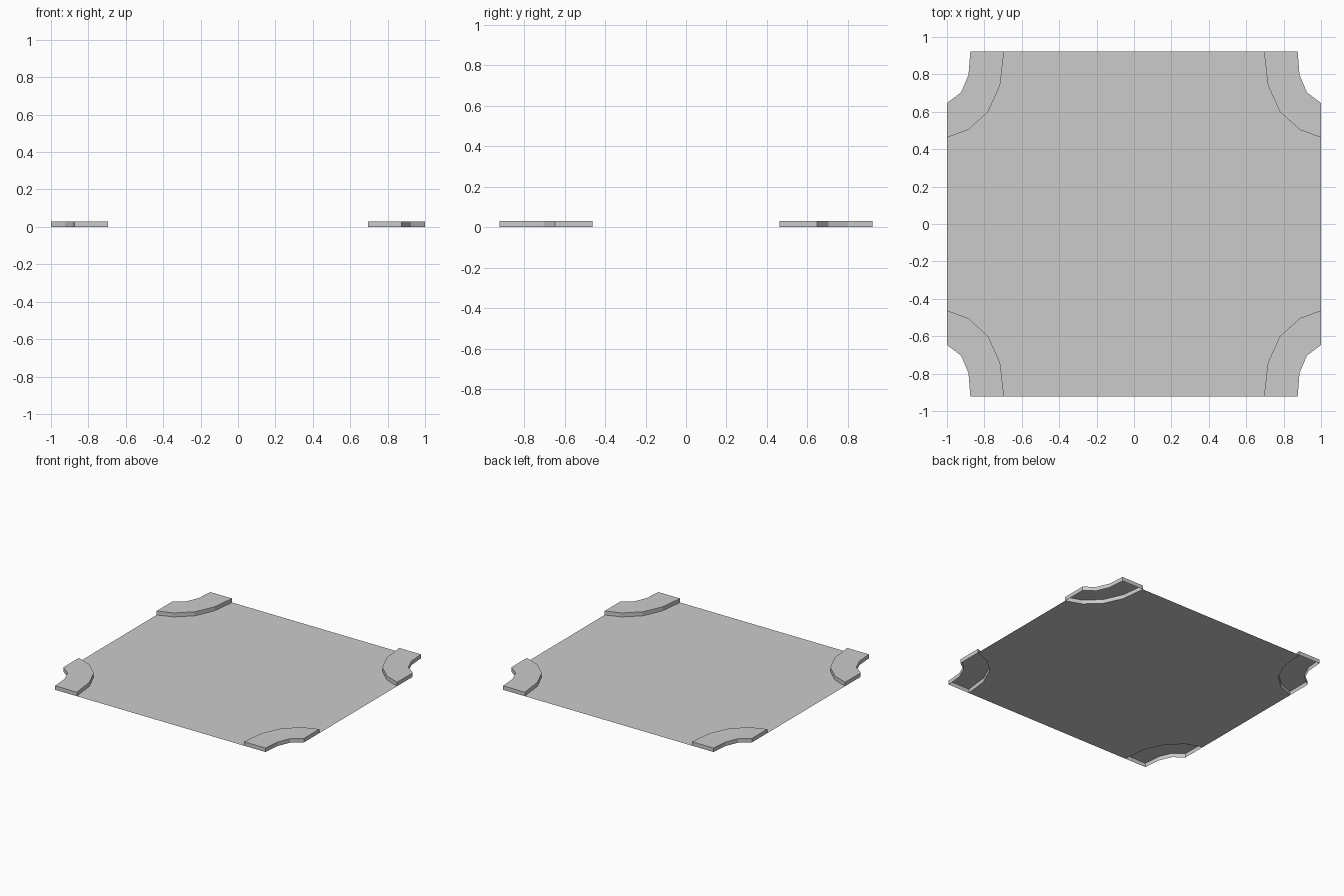
import bpy
import bmesh

HEIGHT = 0.03
HALF_Y = 0.922

# Quarter outlines: edge of the sunken floor, and the notch cut from the corner
FLOOR_CURVE = [(0.695, HALF_Y), (0.716, 0.741), (0.78, 0.6), (0.886, 0.504), (1, 0.462)]
NOTCH_CURVE = [(1, 0.647), (0.925, 0.703), (0.885, 0.797), (0.875, HALF_Y)]

cube = bpy.data.objects.get("Cube")
if cube:
    bpy.data.objects.remove(cube, do_unlink=True)


def make_material(name, value):
    mat = bpy.data.materials.new(name)
    mat.use_nodes = True
    color = (value, value, value, 1)
    mat.diffuse_color = color
    mat.node_tree.nodes["Principled BSDF"].inputs["Base Color"].default_value = color
    return mat


def mirrored(points, sx, sy):
    """Mirror a quarter outline, keeping it counter-clockwise."""
    result = [(x * sx, y * sy) for x, y in points]
    return result[::-1] if sx * sy < 0 else result


def make_plate(name, outline, z, mat, skirt=0):
    """Flat face with optional walls hanging from its rim, open underneath."""
    bm = bmesh.new()
    top = [bm.verts.new((x, y, z)) for x, y in outline]
    bm.faces.new(top)
    if skirt:
        low = [bm.verts.new((x, y, z - skirt)) for x, y in outline]
        for i in range(len(top)):
            j = (i + 1) % len(top)
            bm.faces.new((top[i], low[i], low[j], top[j]))
    bm.normal_update()
    if bm.faces[:][0].normal.z < 0:
        bmesh.ops.reverse_faces(bm, faces=bm.faces[:])
    mesh = bpy.data.meshes.new(name)
    bm.to_mesh(mesh)
    bm.free()
    mesh.materials.append(mat)
    obj = bpy.data.objects.new(name, mesh)
    bpy.context.collection.objects.link(obj)
    return obj


grey = make_material("light_grey", 0.6)

# Sunken floor, joined from the four quarter curves counter-clockwise
clockwise_quarter = FLOOR_CURVE[::-1]
floor_outline = []
for sx, sy in ((1, 1), (-1, 1), (-1, -1), (1, -1)):
    floor_outline += mirrored(clockwise_quarter, sx, sy)
make_plate("floor", floor_outline, 0, grey)

# Raised hollow platforms at the four corners
for side, sx in (("left", 1), ("right", -1)):
    for end, sy in (("back", 1), ("front", -1)):
        outline = mirrored(FLOOR_CURVE + NOTCH_CURVE, sx, sy)
        make_plate(f"{end}_{side}_platform", outline, HEIGHT, grey, HEIGHT)
